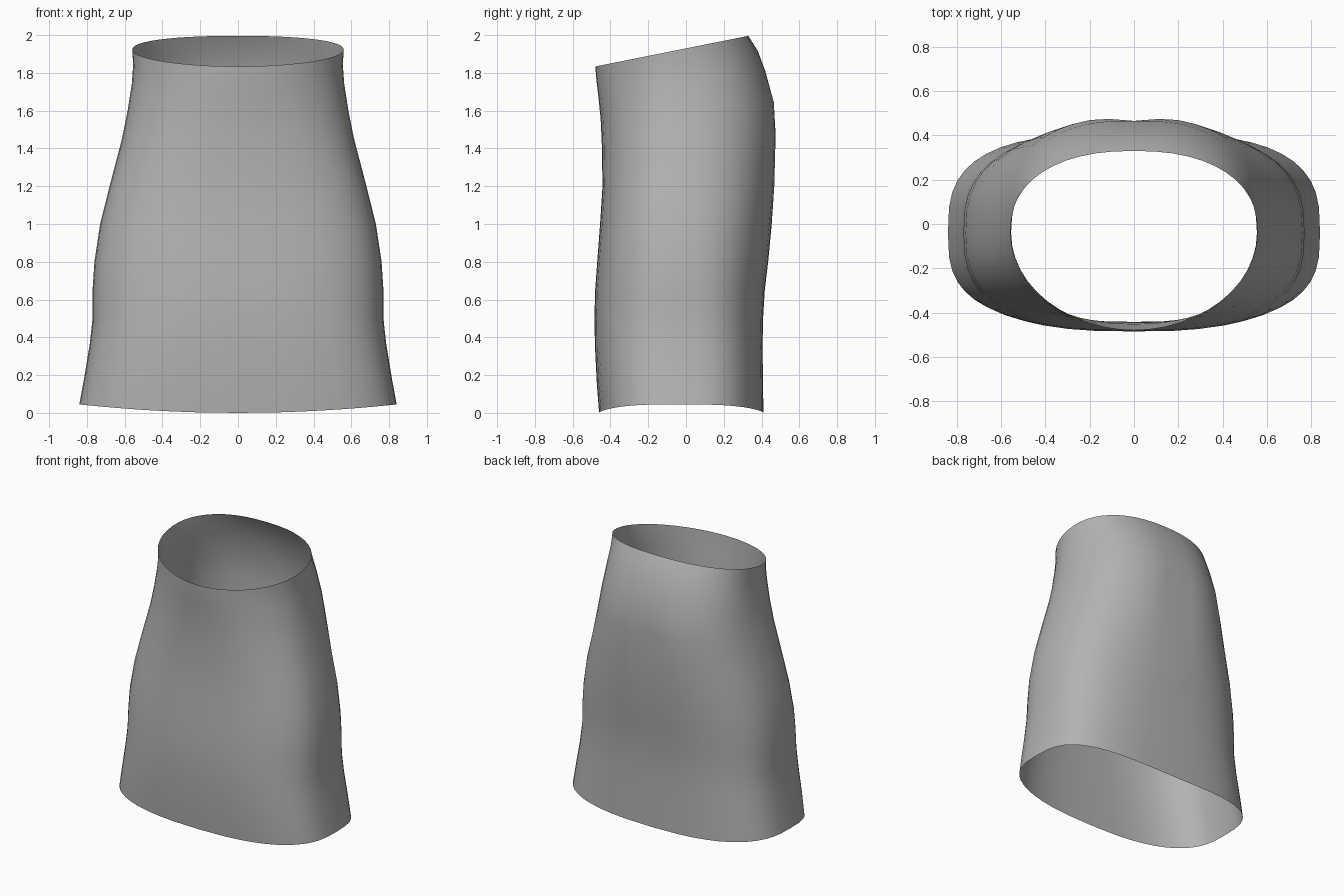
import bpy
import bmesh
import math

default_cube = bpy.data.objects.get("Cube")
if default_cube:
    bpy.data.objects.remove(default_cube, do_unlink=True)

SEGMENTS = 48
CENTRE_Y = -0.04

# Cross-sections from hem to waist:
# height, half width, front y, back y, front squareness, back squareness
SECTIONS = [
    (0, .84, -.46, .41, 3, 3),
    (.15, .815, -.472, .408, 3, 3),
    (.35, .785, -.482, .405, 2.9, 2.9),
    (.5, .77, -.485, .408, 2.8, 2.8),
    (.65, .77, -.481, .417, 2.7, 2.7),
    (.8, .76, -.47, .435, 2.7, 2.6),
    (1, .73, -.455, .455, 2.6, 2.5),
    (1.2, .68, -.442, .475, 2.5, 2.4),
    (1.45, .615, -.446, .485, 2.3, 2.4),
    (1.6, .585, -.452, .47, 2.2, 2.4),
    (1.75, .562, -.465, .42, 2.1, 2.4),
    (1.85, .555, -.475, .38, 2, 2.3),
    (1.93, .56, -.48, .33, 1.95, 2.3),
]


def signed_power(value, power):
    return math.copysign(abs(value) ** power, value)


def section_point(section, angle):
    height, width, front, back, front_n, back_n = section
    c, s = math.cos(angle), math.sin(angle)
    n = back_n if s > 0 else front_n
    depth = back - CENTRE_Y if s > 0 else CENTRE_Y - front
    x = width * signed_power(c, 2 / n)
    y = CENTRE_Y + depth * signed_power(s, 2 / n)
    # Shallow centre hollow on the rounded seat
    if s > 0:
        seat = math.exp(-((height - 1.35) / .2) ** 2)
        y -= .025 * seat * math.exp(-(x / .11) ** 2)
    # Waist tilts up to the back, hem curves up at the sides
    tilt = .2 * max(0, (height - 1.3) / .63)
    hem = .045 * max(0, 1 - height / .5) * (x / width) ** 2
    return x, y, height + tilt * y + hem


def make_material(name, colour):
    mat = bpy.data.materials.new(name)
    mat.use_nodes = True
    mat.diffuse_color = colour
    mat.node_tree.nodes["Principled BSDF"].inputs["Base Color"].default_value = colour
    return mat


# Skirt: an open tube lofted through the sections
bm = bmesh.new()
rings = [
    [bm.verts.new(section_point(sec, math.tau * i / SEGMENTS)) for i in range(SEGMENTS)]
    for sec in SECTIONS
]
for low, high in zip(rings, rings[1:]):
    for i in range(SEGMENTS):
        j = (i + 1) % SEGMENTS
        bm.faces.new((low[i], low[j], high[j], high[i]))

mesh = bpy.data.meshes.new("skirt")
bm.to_mesh(mesh)
bm.free()
mesh.materials.append(make_material("grey fabric", (.45, .45, .45, 1)))
for poly in mesh.polygons:
    poly.use_smooth = True
skirt = bpy.data.objects.new("skirt", mesh)
bpy.context.collection.objects.link(skirt)
